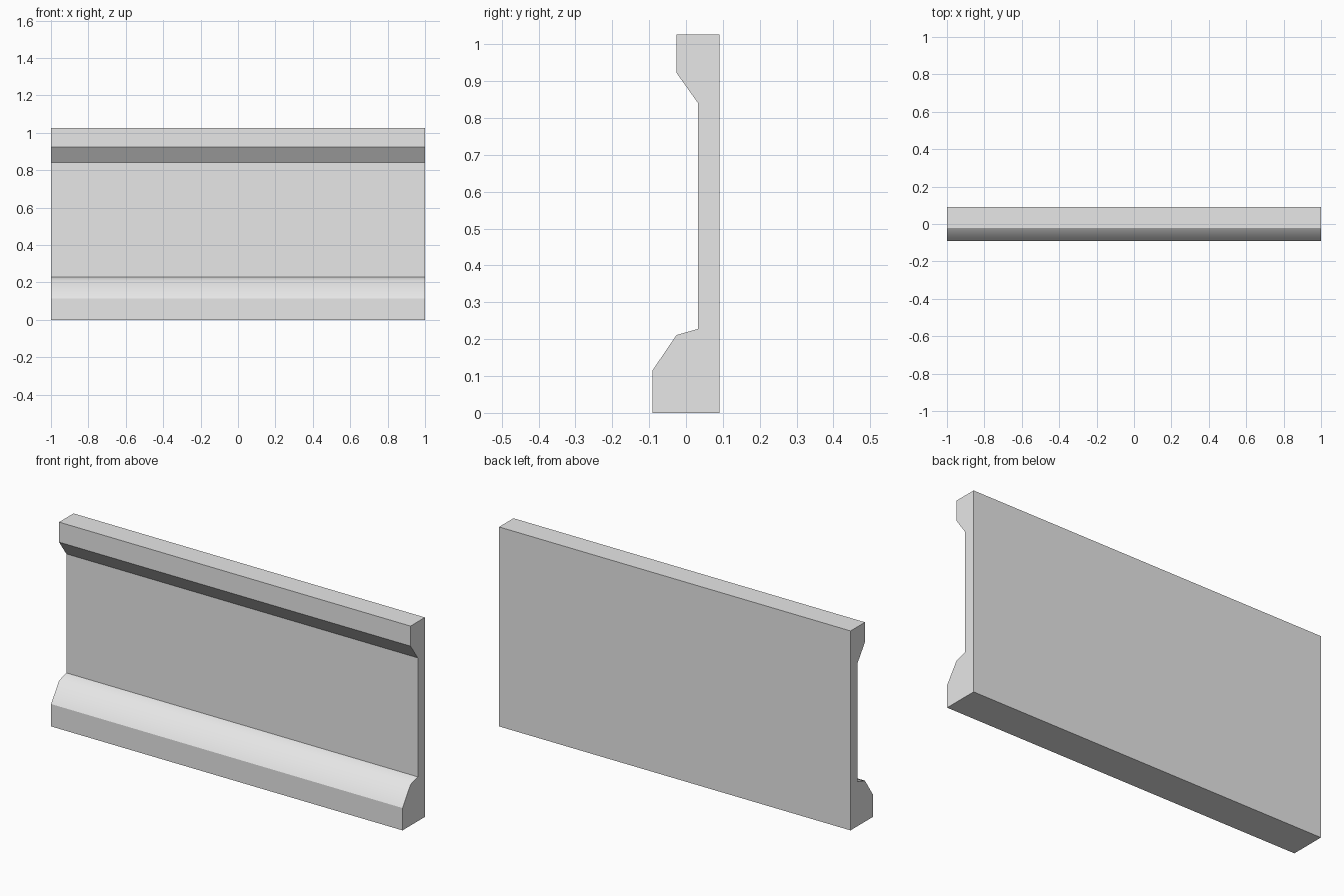
import bpy
import bmesh
from mathutils import Vector

default = bpy.data.objects.get("Cube")
if default:
    bpy.data.objects.remove(default)

# Plain light grey
grey = bpy.data.materials.new("light_grey")
colour = (0.8, 0.8, 0.8, 1)
grey.use_nodes = True
grey.diffuse_color = colour
grey.node_tree.nodes["Principled BSDF"].inputs["Base Color"].default_value = colour

# Wall cross-section (y, z): plinth, sloped ledge, recessed panel, top coping
back, panel, coping, plinth = 0.091, 0.033, -0.026, -0.091
height = 1.026
profile = [
    (back, 0), (back, height),
    (coping, height), (coping, 0.923),
    (panel, 0.84), (panel, 0.228),
    (coping, 0.211), (plinth, 0.115), (plinth, 0),
]

# Sweep the section along the full length
bm = bmesh.new()
section = bm.faces.new([bm.verts.new((-1, y, z)) for y, z in profile])
swept = bmesh.ops.extrude_face_region(bm, geom=[section], use_keep_orig=True)
end = [v for v in swept["geom"] if isinstance(v, bmesh.types.BMVert)]
bmesh.ops.translate(bm, verts=end, vec=Vector((2, 0, 0)))
bmesh.ops.recalc_face_normals(bm, faces=bm.faces)

# Only the two ledge slopes blend smoothly into each other
for face in bm.faces:
    n = face.normal
    face.smooth = n.z > 0.1 and n.y < -0.1

mesh = bpy.data.meshes.new("wall_panel")
bm.to_mesh(mesh)
bm.free()
mesh.materials.append(grey)
wall = bpy.data.objects.new("wall_panel", mesh)
bpy.context.collection.objects.link(wall)
